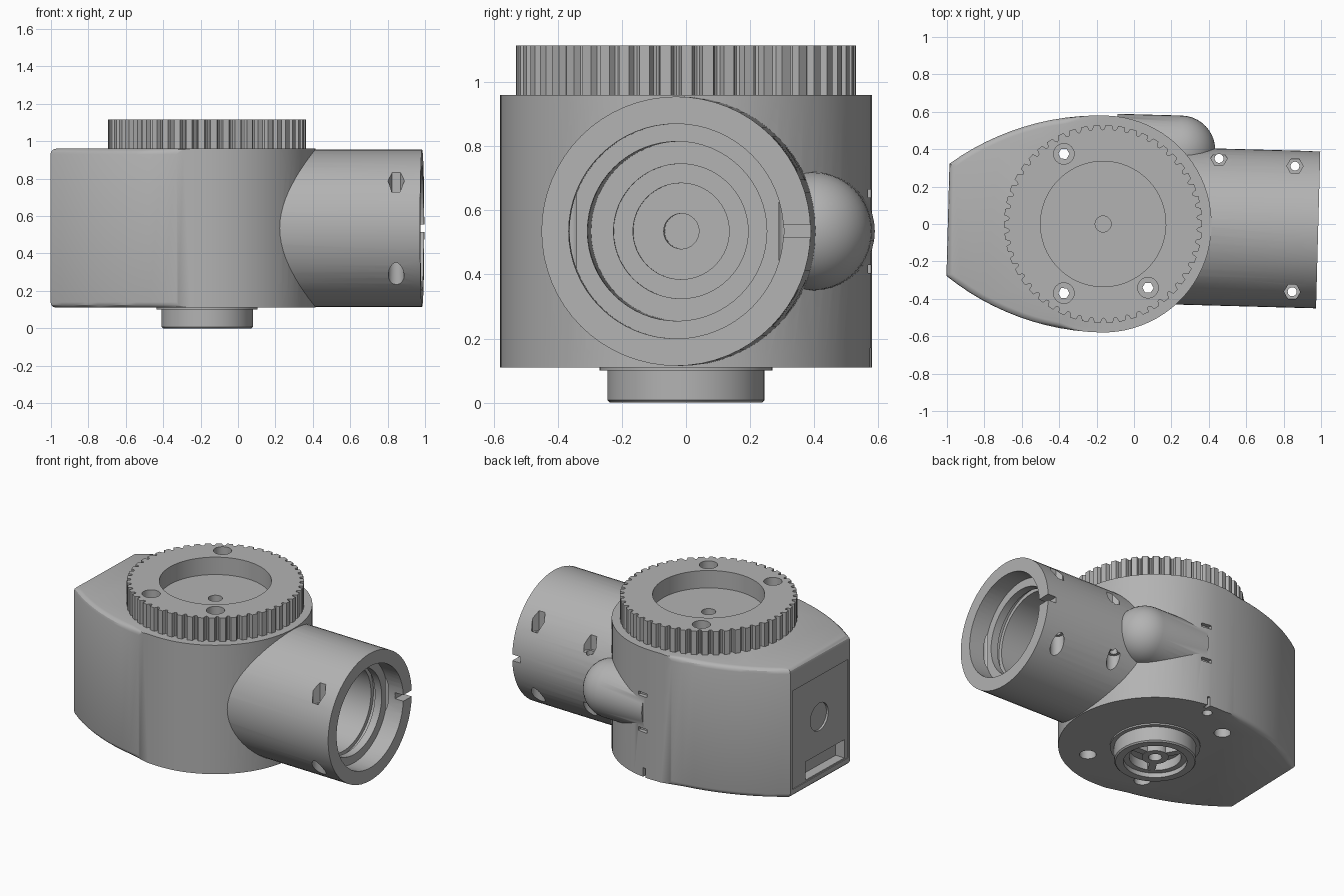
import bpy, bmesh, math
from mathutils import Matrix, Vector

old = bpy.data.objects.get("Cube")
if old:
    bpy.data.objects.remove(old, do_unlink=True)

grey = bpy.data.materials.new("plain grey")
grey.use_nodes = True
grey.diffuse_color = (0.45, 0.45, 0.45, 1)
grey.node_tree.nodes["Principled BSDF"].inputs["Base Color"].default_value = grey.diffuse_color

MID = 0.535                                   # height of the tube axis
PLACE = Matrix.Translation((-0.165, 0, 0)) @ Matrix.Rotation(-0.027, 4, 'Z')
ALONG_X = Matrix.Translation((0, 0, MID)) @ Matrix.Rotation(math.pi / 2, 4, 'Y')
UP = Matrix.Identity(4)


def finish(name, bm):
    bmesh.ops.recalc_face_normals(bm, faces=bm.faces)
    mesh = bpy.data.meshes.new(name)
    bm.to_mesh(mesh)
    bm.free()
    mesh.materials.append(grey)
    ob = bpy.data.objects.new(name, mesh)
    bpy.context.collection.objects.link(ob)
    return ob


def prism(name, outline, z0, z1, round_left=0):
    bm = bmesh.new()
    base = bm.faces.new([bm.verts.new((x, y, z0)) for x, y in outline])
    new = bmesh.ops.extrude_face_region(bm, geom=[base])["geom"]
    top = [v for v in new if isinstance(v, bmesh.types.BMVert)]
    bmesh.ops.translate(bm, verts=top, vec=(0, 0, z1 - z0))
    if round_left:
        rim = [e for e in bm.edges
               if abs(e.verts[0].co.z - e.verts[1].co.z) < 1e-4
               and max(v.co.x for v in e.verts) < -0.1]
        bmesh.ops.bevel(bm, geom=rim, offset=round_left, segments=3, profile=0.5, affect='EDGES')
    return finish(name, bm)


def ngon(r, n, cx=0, cy=0):
    return [(cx + r * math.cos(math.tau * i / n), cy + r * math.sin(math.tau * i / n)) for i in range(n)]


def rod(r, z0, z1, x=0, y=0, n=32):
    return prism("cutter", ngon(r, n, x, y), z0, z1)


def box(x0, x1, y0, y1, z0, z1):
    return prism("cutter", [(x0, y0), (x1, y0), (x1, y1), (x0, y1)], z0, z1)


def lathe(name, profile, matrix=UP, steps=64):
    """Closed (radius, height) profile turned about the z axis."""
    bm = bmesh.new()
    vs = [bm.verts.new((r, 0, h)) for r, h in profile]
    es = [bm.edges.new((a, b)) for a, b in zip(vs, vs[1:] + vs[:1])]
    bmesh.ops.spin(bm, geom=vs + es, cent=(0, 0, 0), axis=(0, 0, 1), angle=math.tau,
                   steps=steps, use_duplicate=False)
    bmesh.ops.remove_doubles(bm, verts=bm.verts, dist=1e-5)
    bmesh.ops.dissolve_degenerate(bm, edges=bm.edges, dist=1e-5)
    bm.transform(matrix)
    return finish(name, bm)


def combine(ob, tools, operation):
    for tool in tools:
        tool.hide_render = True
        mod = ob.modifiers.new("combine", 'BOOLEAN')
        mod.object, mod.operation, mod.solver = tool, operation, 'EXACT'
        bpy.context.view_layer.objects.active = ob
        bpy.ops.object.modifier_apply(modifier=mod.name)
        bpy.data.objects.remove(tool, do_unlink=True)


# Housing: round on the right, tapering in long arcs to a flat left end
R, LONG = 0.58, 1.37
right_arc = [(R * math.cos(a), R * math.sin(a))
             for a in (math.pi * (i / 40 - 0.5) for i in range(41))]
sweep = math.asin(0.83 / LONG)
left_arc = [(-LONG * math.sin(sweep * i / 12), R - LONG + LONG * math.cos(sweep * i / 12))
            for i in range(1, 13)]
outline = right_arc + left_arc + [(x, -y) for x, y in reversed(left_arc)]
housing = prism("housing", outline, 0.11, 0.96, round_left=0.03)

# Side tube and the domed bulge beside it
tube = lathe("tube", [(0, 0.1), (0.42, 0.1), (0.42, 1.15), (0, 1.15)], ALONG_X)
r = 0.185
dome = [(r * math.cos(a), 0.404 + r * math.sin(a)) for a in (math.pi / 2 * i / 10 for i in range(10))]
bulge = lathe("bulge", [(0, 0.06), (r, 0.06)] + dome + [(0, 0.404 + r)],
              Matrix.Translation((0, 0.406, 0)) @ ALONG_X, 40)
combine(housing, [tube, bulge], 'UNION')

# Stepped bore of the tube, with a ring groove
bore = lathe("cutter", [(0, 0.42), (0.055, 0.42), (0.055, 0.54), (0.15, 0.54), (0.15, 0.57),
                        (0.21, 0.57), (0.21, 0.6), (0.28, 0.6), (0.28, 0.95), (0.305, 0.95),
                        (0.305, 0.98), (0.28, 0.98), (0.28, 1.03), (0.335, 1.03),
                        (0.335, 1.2), (0, 1.2)], ALONG_X)
combine(housing, [bore], 'DIFFERENCE')

# Screw holes through the tube wall: hexagonal above, round below
for x, y in ((0.61, 0.367), (1.017, 0.337), (1.02, -0.335)):
    combine(housing, [rod(0.024, 0, 1.2, x, y, 16), rod(0.044, 0.7, 1.2, x, y, 6),
                      rod(0.042, 0, 0.37, x, y, 24)], 'DIFFERENCE')

# Small slots: tube rim, bulge seam, lower edge and locating hole
combine(housing, [box(1.09, 1.2, 0.3, 0.5, 0.515, 0.555),
                  box(0.03, 0.1, 0.55, 0.62, 0.64, 0.665),
                  box(0.03, 0.1, 0.55, 0.62, 0.405, 0.43),
                  box(0.04, 0.06, 0.54, 0.62, 0.05, 0.17),
                  rod(0.03, 0.05, 0.18, 0.0, 0.5, 20)], 'DIFFERENCE')

# Left end: shallow lid panel, round mark and socket opening
mark = lathe("cutter", [(0, -0.9), (0.09, -0.9), (0.09, -0.81), (0, -0.81)], ALONG_X, 32)
combine(housing, [box(-0.9, -0.824, -0.28, 0.28, 0.16, 0.81), mark,
                  box(-0.9, -0.76, -0.25, 0.14, 0.17, 0.29)], 'DIFFERENCE')

# Toothed ring on top
TEETH = 50
teeth = []
for i in range(TEETH):
    for shift, radius in ((0.0, 0.53), (0.5, 0.53), (0.62, 0.508), (0.75, 0.503), (0.88, 0.508)):
        a = math.tau * (i + shift) / TEETH
        teeth.append((radius * math.cos(a), radius * math.sin(a)))
gear = prism("toothed_ring", teeth, 0.955, 1.115)
combine(gear, [rod(0.335, 1.0, 1.2, n=64), rod(0.043, 0.9, 1.2, n=24)], 'DIFFERENCE')
combine(housing, [rod(0.043, 0.8, 1.0, n=24)], 'DIFFERENCE')

# Bolt holes through ring and housing
for x, y in ((-0.22, 0.369), (-0.2, -0.375), (0.249, -0.334)):
    combine(gear, [rod(0.03, 0.9, 1.2, x, y, 6), rod(0.055, 1.03, 1.2, x, y)], 'DIFFERENCE')
    combine(housing, [rod(0.03, 0, 1.2, x, y, 6), rod(0.05, 0, 0.18, x, y)], 'DIFFERENCE')

# Round foot boss with hub and three spokes
boss = lathe("foot_boss", [(0.27, 0.115), (0.27, 0.1), (0.245, 0.1), (0.245, 0.008), (0.237, 0),
                           (0.19, 0), (0.19, 0.03), (0.155, 0.03), (0.155, 0.09), (0.08, 0.09),
                           (0.08, 0.03), (0.04, 0.03), (0.04, 0.115)])
parts = [housing, gear, boss]
for i in range(3):
    spoke = box(0.07, 0.165, -0.022, 0.022, 0.032, 0.1)
    spoke.name = f"foot_spoke_{i + 1}"
    spoke.data.transform(Matrix.Rotation(math.tau * i / 3, 4, 'Z'))
    parts.append(spoke)

# Set in place and shade smooth with sharp edges kept
bpy.ops.object.select_all(action='DESELECT')
for ob in parts:
    ob.data.transform(PLACE)
    ob.select_set(True)
bpy.context.view_layer.objects.active = housing
bpy.ops.object.shade_smooth_by_angle(angle=math.radians(30))
